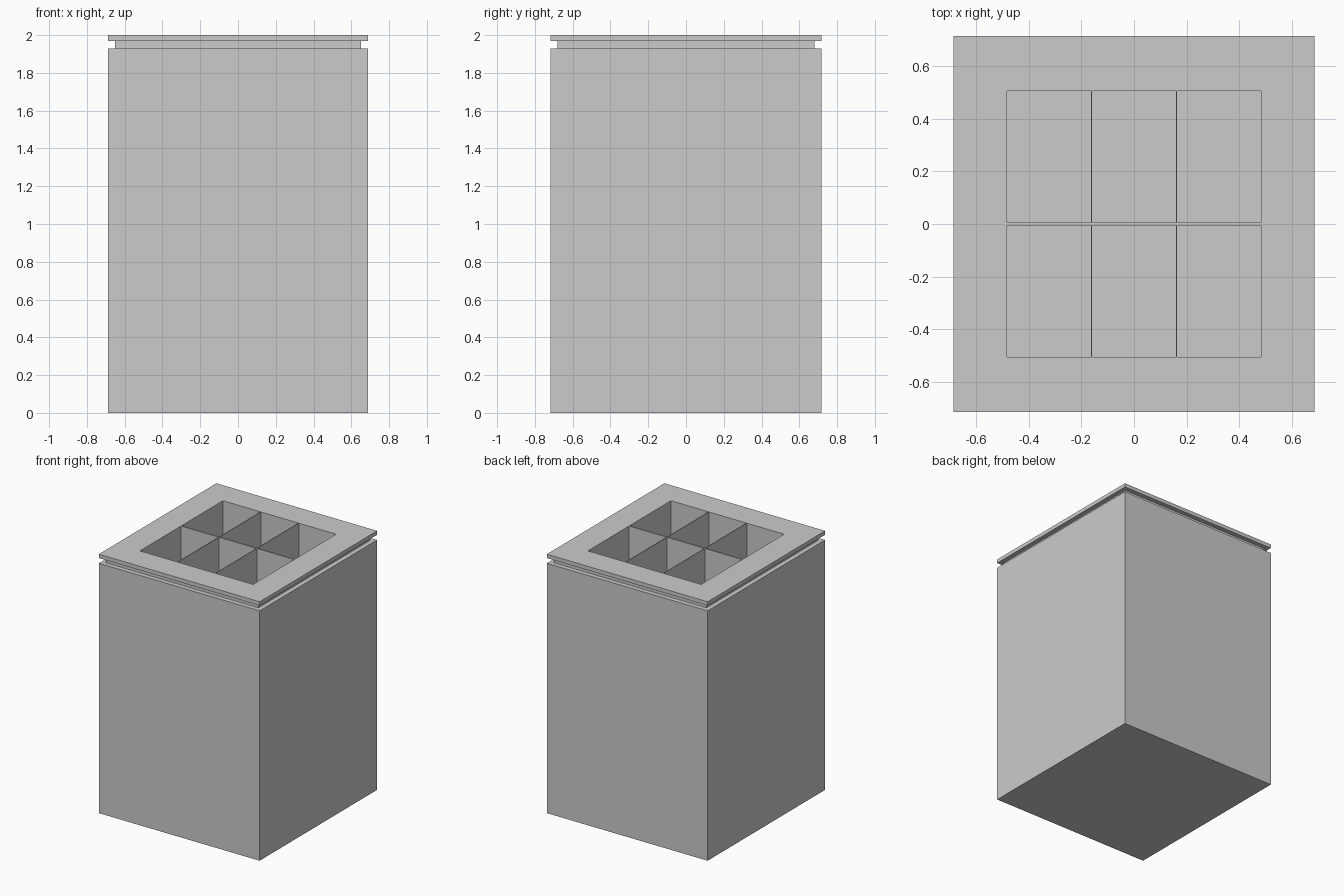
import bpy, bmesh
from mathutils import Matrix

if "Cube" in bpy.data.objects:
    bpy.data.objects.remove(bpy.data.objects["Cube"])

POCKET_DEPTH = 0.4


def make_object(name, bm):
    bmesh.ops.recalc_face_normals(bm, faces=bm.faces)
    mesh = bpy.data.meshes.new(name)
    bm.to_mesh(mesh)
    bm.free()
    obj = bpy.data.objects.new(name, mesh)
    bpy.context.collection.objects.link(obj)
    return obj


def ring(bm, hx, hy, z):
    return [bm.verts.new((sx * hx, sy * hy, z))
            for sx, sy in ((-1, -1), (1, -1), (1, 1), (-1, 1))]


# Cabinet, recessed neck and overhanging worktop as one stepped solid
HX, HY, INSET = 0.687, 0.717, 0.036
bm = bmesh.new()
levels = [(0, 0.0), (0, 1.93), (INSET, 1.93), (INSET, 1.97), (0, 1.97), (0, 2.0)]
rings = [ring(bm, HX - d, HY - d, z) for d, z in levels]
for low, high in zip(rings, rings[1:]):
    for i in range(4):
        j = (i + 1) % 4
        bm.faces.new((low[i], low[j], high[j], high[i]))
bm.faces.new(rings[0][::-1])
bm.faces.new(rings[-1])
cabinet = make_object("cabinet_with_worktop", bm)

# Six compartments, three across and two deep, with thin dividers between
bm = bmesh.new()
for ix in (-1, 0, 1):
    for iy in (-1, 1):
        place = Matrix.Translation((ix * 0.324, iy * 0.256, 2.0))
        size = Matrix.Diagonal((0.319, 0.502, 2 * POCKET_DEPTH, 1))
        bmesh.ops.create_cube(bm, size=1, matrix=place @ size)
cutter = make_object("compartment_cutter", bm)
cutter.hide_render = True
cutter.hide_set(True)
cutter.display_type = 'WIRE'

cut = cabinet.modifiers.new("compartments", 'BOOLEAN')
cut.operation = 'DIFFERENCE'
cut.solver = 'EXACT'
cut.object = cutter
